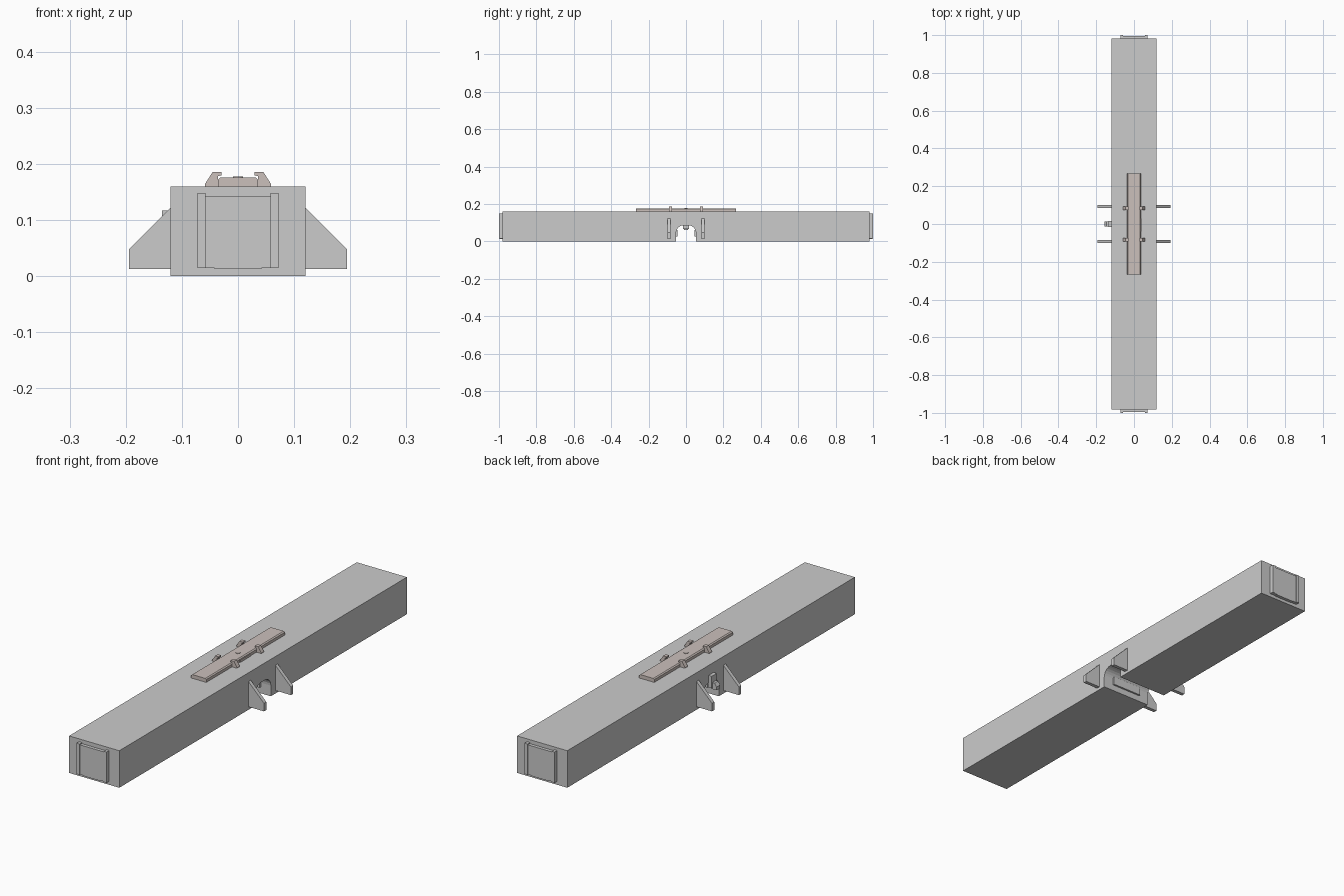
import bpy, bmesh, math

if "Cube" in bpy.data.objects:
    bpy.data.objects.remove(bpy.data.objects["Cube"])


def prism(name, pts, axis, a, b, mat=None):
    """Extrude a 2D profile from a to b along x (pts = y,z), y (pts = x,z) or z (pts = x,y)."""
    def place(p, d):
        return {'x': (d, p[0], p[1]), 'y': (p[0], d, p[1]), 'z': (p[0], p[1], d)}[axis]
    bm = bmesh.new()
    face = bm.faces.new([bm.verts.new(place(p, a)) for p in pts])
    ext = bmesh.ops.extrude_face_region(bm, geom=[face], use_keep_orig=True)
    move = [v for v in ext['geom'] if isinstance(v, bmesh.types.BMVert)]
    off = place((0, 0), b - a)
    bmesh.ops.translate(bm, verts=move, vec=off)
    bmesh.ops.recalc_face_normals(bm, faces=bm.faces)
    me = bpy.data.meshes.new(name)
    bm.to_mesh(me)
    bm.free()
    ob = bpy.data.objects.new(name, me)
    bpy.context.collection.objects.link(ob)
    if mat:
        me.materials.append(mat)
    return ob


def box(name, x0, x1, y0, y1, z0, z1, mat=None):
    return prism(name, [(x0, y0), (x1, y0), (x1, y1), (x0, y1)], 'z', z0, z1, mat)


rail_mat = bpy.data.materials.new("warm_grey")
rail_mat.diffuse_color = (0.6, 0.53, 0.5, 1)
rail_mat.use_nodes = True
rail_mat.node_tree.nodes["Principled BSDF"].inputs["Base Color"].default_value = rail_mat.diffuse_color

# Long beam with an arched channel through the middle
HW, SPRING, R = 0.053, 0.046, 0.04
arch = [(-HW, 0), (-HW, SPRING)]
arch += [(-HW + R - R * math.cos(t), SPRING + R * math.sin(t))
         for t in [math.radians(15 * i) for i in range(1, 7)]]
arch += [(-y, z) for y, z in reversed(arch)]
prism("beam", [(-0.982, 0)] + arch + [(0.982, 0), (0.982, 0.16), (-0.982, 0.16)],
      'x', -0.12, 0.12)

# End covers: sunken plate held between two side rails
for s, end in ((-1, "front"), (1, "back")):
    y0, y1, y2 = sorted((s * 0.975, s * 0.996)), s * 0.975, s * 1.0
    prism(end + "_cover", [(-0.042, 0.013), (0.042, 0.013), (0.042, 0.015), (0.06, 0.015),
                           (0.06, 0.143), (-0.06, 0.143), (-0.06, 0.015), (-0.042, 0.015)],
          'y', y0[0], y0[1])
    for sx in (-1, 1):
        xa, xb = sorted((sx * 0.058, sx * 0.072))
        box(end + "_cover_rail", xa, xb, min(y1, y2), max(y1, y2), 0.015, 0.148)
    # Raised panel on the channel wall
    ya, yb = sorted((s * 0.045, s * 0.06))
    box(end + "_channel_panel", -0.072, 0.072, ya, yb, 0.027, 0.062)

# Side gussets and top clamps, mirrored in x and y
gusset = [(0.118, 0.013), (0.194, 0.013), (0.194, 0.048), (0.12, 0.122), (0.118, 0.122)]
clamp = [(0.036, 0.159), (0.059, 0.159), (0.059, 0.164), (0.045, 0.186),
         (0.029, 0.186), (0.029, 0.18), (0.036, 0.178)]
for sx in (-1, 1):
    for sy in (-1, 1):
        prism("gusset", [(sx * x, z) for x, z in gusset], 'y', sy * 0.092 - 0.008, sy * 0.092 + 0.008)
        prism("clamp", [(sx * x, z) for x, z in clamp], 'y', sy * 0.083 - 0.009, sy * 0.083 + 0.009, rail_mat)

# Mounting rail on top with a small centre button and side tab
prism("mounting_rail", [(-0.036, 0.159), (0.036, 0.159), (0.036, 0.172), (0.031, 0.176),
                        (-0.031, 0.176), (-0.036, 0.172)], 'y', -0.268, 0.268, rail_mat)
prism("centre_button", [(0.009 * math.cos(i * math.pi / 6), 0.009 * math.sin(i * math.pi / 6))
                        for i in range(12)], 'z', 0.17, 0.178, rail_mat)
box("rail_side_tab", 0.034, 0.039, -0.04, 0.03, 0.159, 0.17, rail_mat)

# Latch on the left side above the channel
box("latch_plate", -0.135, -0.118, -0.017, 0.017, 0.065, 0.117)
prism("latch_catch", [(-0.13, 0.06), (-0.155, 0.06), (-0.155, 0.074), (-0.145, 0.088),
                      (-0.13, 0.088)], 'y', -0.012, 0.012)
